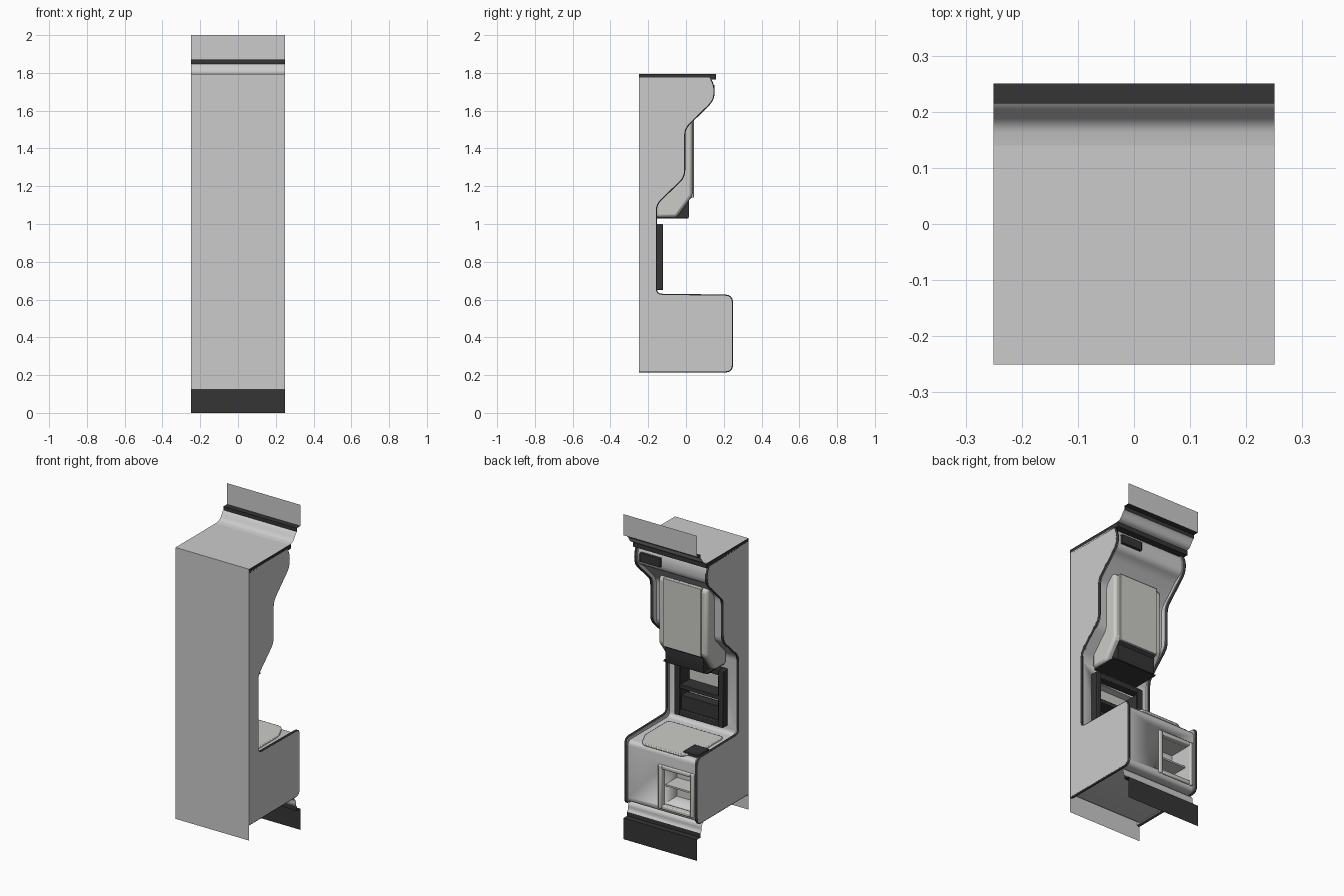
import bpy, bmesh
from mathutils import Vector

if "Cube" in bpy.data.objects:
    bpy.data.objects.remove(bpy.data.objects["Cube"])


def material(name, c):
    m = bpy.data.materials.new(name)
    m.diffuse_color = (*c, 1)
    m.use_nodes = True
    m.node_tree.nodes["Principled BSDF"].inputs["Base Color"].default_value = m.diffuse_color
    return m


DARK = material("dark_plastic", (0.035, 0.035, 0.035))
LIGHT = material("pale_plastic", (0.6, 0.6, 0.57))


def rounded(pts, r, n=4, closed=True):
    """Replace corners of a (y, z) outline by small curves."""
    out, cnt = [], len(pts)
    for i, p in enumerate(pts):
        p = Vector(p)
        if not closed and i in (0, cnt - 1):
            out.append(tuple(p))
            continue
        a, b = Vector(pts[i - 1]), Vector(pts[(i + 1) % cnt])
        s = p + (a - p).normalized() * min(r, (a - p).length * 0.45)
        e = p + (b - p).normalized() * min(r, (b - p).length * 0.45)
        for k in range(n + 1):
            t = k / n
            out.append(tuple(s * (1 - t) ** 2 + p * 2 * t * (1 - t) + e * t * t))
    return out


def finish(name, bm, mat=None, bevel=0, seg=2):
    me = bpy.data.meshes.new(name)
    bm.to_mesh(me)
    bm.free()
    o = bpy.data.objects.new(name, me)
    bpy.context.collection.objects.link(o)
    if mat:
        me.materials.append(mat)
    if bevel:
        b = o.modifiers.new("bevel", 'BEVEL')
        b.width, b.segments, b.limit_method = bevel, seg, 'ANGLE'
    bpy.ops.object.select_all(action='DESELECT')
    o.select_set(True)
    bpy.context.view_layer.objects.active = o
    bpy.ops.object.shade_smooth_by_angle()
    return o


def extrude(name, pts, x0, x1, mat=None, solid=True, bevel=0):
    """Sweep a (y, z) outline along x; open outlines become sheets."""
    bm = bmesh.new()
    L = [bm.verts.new((x0, *p)) for p in pts]
    R = [bm.verts.new((x1, *p)) for p in pts]
    n = len(pts)
    for i in range(n if solid else n - 1):
        j = (i + 1) % n
        bm.faces.new((L[i], L[j], R[j], R[i]))
    if solid:
        bm.faces.new(L)
        bm.faces.new(R[::-1])
    bmesh.ops.recalc_face_normals(bm, faces=bm.faces)
    return finish(name, bm, mat, bevel)


def box(name, x, y, z, mat=None, bevel=0):
    return extrude(name, [(y[0], z[0]), (y[1], z[0]), (y[1], z[1]), (y[0], z[1])],
                   x[0], x[1], mat, True, bevel)


def frame(name, x, z, w, y, mat, bevel=0.004):
    """Rectangular picture-frame made of four bars."""
    box(name + "_left", (x[0], x[0] + w), y, z, mat, bevel)
    box(name + "_right", (x[1] - w, x[1]), y, z, mat, bevel)
    box(name + "_bottom", (x[0] + w, x[1] - w), y, (z[0], z[0] + w), mat, bevel)
    box(name + "_top", (x[0] + w, x[1] - w), y, (z[1] - w, z[1]), mat, bevel)


def cut(target, x, y, z):
    c = box("cutter", x, y, z)
    c.hide_render = True
    m = target.modifiers.new("cut", 'BOOLEAN')
    m.object, m.operation, m.solver = c, 'DIFFERENCE', 'EXACT'
    bpy.context.view_layer.objects.active = target
    bpy.ops.object.modifier_apply(modifier=m.name)
    bpy.data.objects.remove(c)


# side panels with dark edge trim
edge = rounded([(-0.249, 0.22), (0.243, 0.22), (0.243, 0.62), (-0.16, 0.625),
                (-0.16, 1.105), (-0.01, 1.25), (-0.01, 1.505), (0.142, 1.655),
                (0.148, 1.72), (0.125, 1.775)], 0.035, closed=False)
for s, side in ((-1, "left"), (1, "right")):
    extrude("side_panel_" + side, edge + [(-0.249, 1.775)], s * 0.23, s * 0.25)
    cu = bpy.data.curves.new("edge_trim_" + side, 'CURVE')
    cu.dimensions = '3D'
    cu.bevel_depth, cu.bevel_resolution = 0.007, 1
    sp = cu.splines.new('POLY')
    sp.points.add(len(edge) - 1)
    for q, p in zip(sp.points, edge):
        q.co = (s * 0.2425, p[0], p[1], 1)
    cu.materials.append(DARK)
    bpy.context.collection.objects.link(bpy.data.objects.new("edge_trim_" + side, cu))

# inner fascia with its two niches
fascia = extrude("fascia", rounded([
    (-0.245, 0.225), (0.235, 0.225), (0.235, 0.605), (-0.17, 0.605), (-0.17, 1.09),
    (-0.04, 1.23), (-0.04, 1.5), (0.085, 1.63), (0.135, 1.655), (0.14, 1.72),
    (0.125, 1.772), (-0.245, 1.772)], 0.03), -0.231, 0.231)
cut(fascia, (-0.135, 0.135), (-0.225, -0.1), (0.7, 0.96))
cut(fascia, (-0.2, 0.0), (0.08, 0.3), (0.27, 0.5))

# back sheet and roof
extrude("back_sheet", [(-0.25, 0.125), (-0.25, 1.795)], -0.25, 0.25, None, False)
box("roof_edge", (-0.25, 0.25), (-0.249, 0.16), (1.766, 1.793), DARK)
extrude("roof_sheet", [(-0.25, 1.795), (0.16, 1.795)], -0.25, 0.25, None, False)

# sign sheet above and kick plate below, each with a stepped transition
extrude("sign_sheet", [(0.25, 2.0), (0.25, 1.87)], -0.25, 0.25, None, False)
extrude("sign_rail", [(0.25, 1.87), (0.215, 1.87), (0.215, 1.848)], -0.25, 0.25, DARK, False)
extrude("sign_cove", rounded([(0.215, 1.848), (0.205, 1.84), (0.18, 1.8), (0.14, 1.795)],
                             0.02, closed=False), -0.25, 0.25, None, False)
extrude("kick_plate", [(0.25, 0.0), (0.25, 0.13), (0.215, 0.13), (0.215, 0.155)],
        -0.25, 0.25, DARK, False)
extrude("kick_cove", rounded([(0.215, 0.155), (0.205, 0.17), (0.205, 0.2), (0.18, 0.222)],
                             0.02, closed=False), -0.25, 0.25, None, False)

# header read-out
box("header_readout", (0.07, 0.21), (0.12, 0.152), (1.68, 1.735), DARK, 0.003)

# screen console
extrude("screen_console", [(-0.16, 1.035), (-0.05, 1.035), (0.034, 1.15), (0.034, 1.55),
                           (0.0, 1.57), (-0.1, 1.55), (-0.16, 1.12)],
        -0.165, 0.165, LIGHT, True, 0.015)
box("screen", (-0.13, 0.13), (0.02, 0.042), (1.14, 1.56), LIGHT, 0.003)
extrude("console_chin", [(-0.085, 1.03), (0.012, 1.03), (0.016, 1.04), (0.016, 1.125),
                         (0.03, 1.14), (0.0, 1.14)], -0.13, 0.13, DARK)
box("console_underside", (-0.15, 0.15), (-0.16, 0.005), (1.028, 1.036), DARK)

# dark middle niche with shelf and drawer
frame("niche_frame", (-0.165, 0.165), (0.65, 1.0), 0.032, (-0.172, -0.122), DARK)
box("niche_back", (-0.134, 0.134), (-0.226, -0.218), (0.7, 0.96), LIGHT)
box("niche_shelf", (-0.134, 0.134), (-0.224, -0.128), (0.815, 0.84), DARK, 0.003)
box("drawer_front", (-0.134, 0.134), (-0.2, -0.14), (0.682, 0.77), DARK, 0.003)
for s, side in ((-1, "left"), (1, "right")):
    box("niche_wall_" + side, (s * 0.128, s * 0.134), (-0.222, -0.13), (0.69, 0.96), DARK)

# counter tray: a plate that narrows towards its rounded lip
bm = bmesh.new()
plan = rounded([(-0.19, -0.1), (0.19, -0.1), (0.19, 0.13), (0.14, 0.232),
                (-0.14, 0.232), (-0.19, 0.13)], 0.03)
f = bm.faces.new([bm.verts.new((x, y, 0.6)) for x, y in plan])
ext = bmesh.ops.extrude_face_region(bm, geom=[f])["geom"]
bmesh.ops.translate(bm, vec=(0, 0, 0.015),
                    verts=[v for v in ext if isinstance(v, bmesh.types.BMVert)])
bmesh.ops.recalc_face_normals(bm, faces=bm.faces)
finish("counter_tray", bm, LIGHT, 0.005)
box("card_reader", (-0.22, -0.12), (0.09, 0.2), (0.6, 0.622), DARK, 0.003)

# collection hatch in the lower front
frame("hatch_frame", (-0.222, 0.02), (0.25, 0.52), 0.024, (0.21, 0.246), LIGHT, 0.006)
box("hatch_back", (-0.2, 0.0), (0.08, 0.088), (0.27, 0.5), LIGHT)
box("hatch_shelf", (-0.2, 0.0), (0.085, 0.2), (0.375, 0.385), LIGHT)
